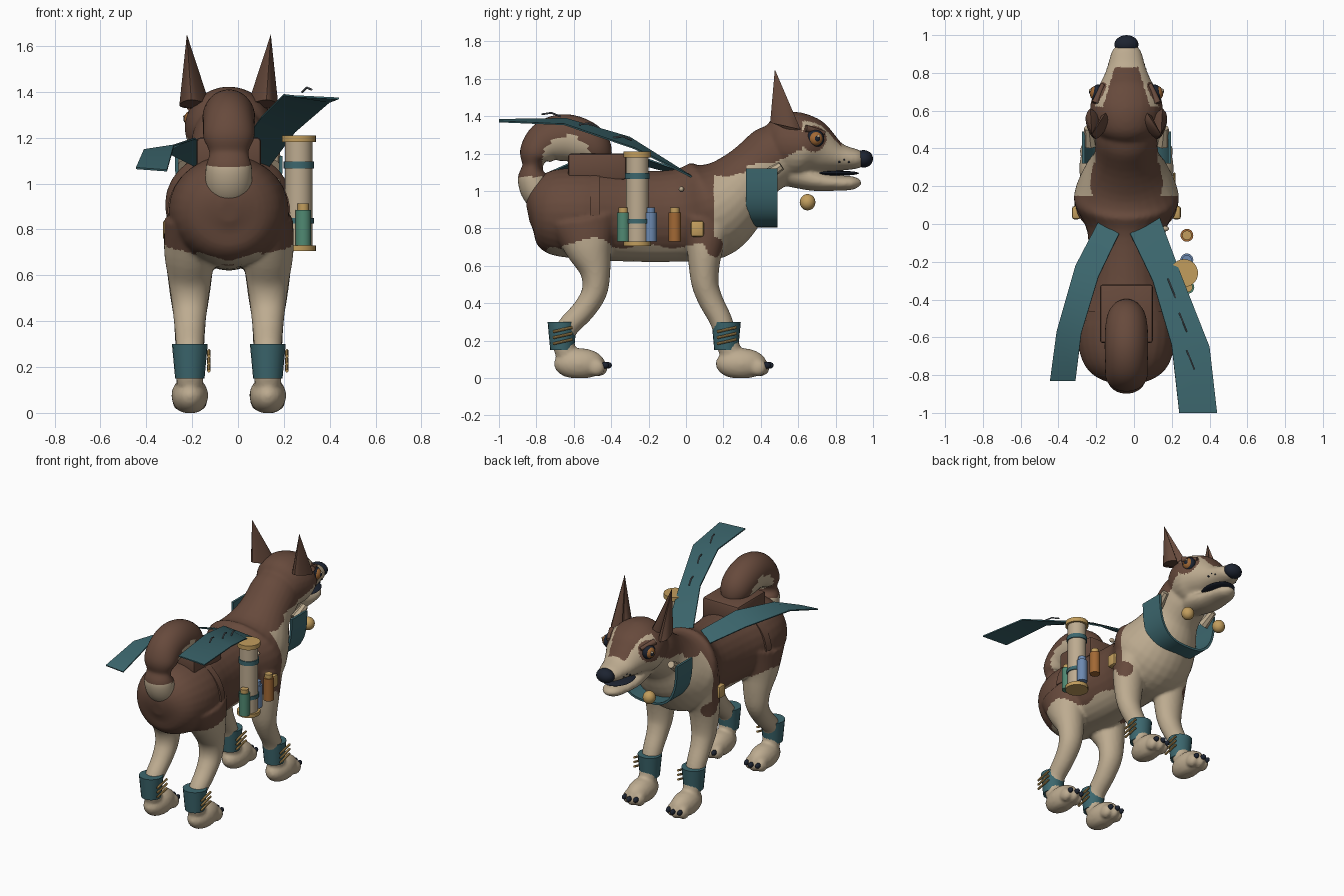
import bpy, bmesh, math
from mathutils import Vector, Matrix

if "Cube" in bpy.data.objects:
    bpy.data.objects.remove(bpy.data.objects["Cube"])

CX = -0.04  # body centre line


def mat(name, r, g, b):
    m = bpy.data.materials.new(name)
    m.diffuse_color = (r, g, b, 1)
    m.use_nodes = True
    m.node_tree.nodes["Principled BSDF"].inputs["Base Color"].default_value = m.diffuse_color
    return m


CREAM = mat("cream_fur", .51, .41, .28)
BROWN = mat("brown_fur", .135, .068, .045)
TEAL = mat("teal_cloth", .045, .135, .155)
GOLD = mat("brass", .54, .34, .11)
NAVY = mat("dark_navy", .012, .017, .03)
GREEN = mat("green_glass", .08, .25, .17)
BLUE = mat("blue_glass", .15, .25, .43)
ORANGE = mat("amber", .36, .14, .035)
GREY = mat("grey_thread", .14, .16, .18)


def finish(name, bm, mats, angle=40):
    bmesh.ops.recalc_face_normals(bm, faces=bm.faces)
    me = bpy.data.meshes.new(name)
    bm.to_mesh(me)
    bm.free()
    for m in mats:
        me.materials.append(m)
    me.shade_smooth()
    me.set_sharp_from_angle(angle=math.radians(angle))
    ob = bpy.data.objects.new(name, me)
    bpy.context.collection.objects.link(ob)
    return ob


def spline(rows, n=4):
    out = []
    for i in range(len(rows) - 1):
        a, b, c, d = (rows[max(0, min(len(rows) - 1, i + k))] for k in (-1, 0, 1, 2))
        for j in range(n):
            t = j / n
            out.append([.5 * (2 * q + (r - p) * t + (2 * p - 5 * q + 4 * r - s) * t * t
                              + (3 * q - p - 3 * r + s) * t ** 3)
                        for p, q, r, s in zip(a, b, c, d)])
    return out + [list(rows[-1])]


def loft(bm, x, rows, n=4, sides=28):
    """Elliptical rings along a path in the side plane; rows are y, z, half width, half height."""
    rows = spline(rows, n)
    rings = []
    for i, (y, z, rx, rv) in enumerate(rows):
        a, b = rows[max(i - 1, 0)], rows[min(i + 1, len(rows) - 1)]
        t = Vector((0, b[0] - a[0], b[1] - a[1])).normalized()
        up = Vector((0, -t.z, t.y))
        rings.append([bm.verts.new(Vector((x + rx * math.cos(w), y, z)) + up * rv * math.sin(w))
                      for w in (2 * math.pi * k / sides for k in range(sides))])
    for p, q in zip(rings, rings[1:]):
        for k in range(sides):
            bm.faces.new((p[k], p[(k + 1) % sides], q[(k + 1) % sides], q[k]))
    bm.faces.new(rings[0])
    bm.faces.new(rings[-1])


def ball(bm, c, r, seg=20):
    bmesh.ops.create_uvsphere(bm, u_segments=seg, v_segments=seg // 2, radius=1,
                              matrix=Matrix.Translation(c) @ Matrix.Diagonal((*r, 1)))


def ellipsoid(name, c, r, m):
    bm = bmesh.new()
    ball(bm, c, r)
    return finish(name, bm, [m])


def rod(name, a, b, r, m, r2=None, seg=20):
    a, b = Vector(a), Vector(b)
    bm = bmesh.new()
    M = Matrix.Translation((a + b) / 2) @ (b - a).to_track_quat('Z', 'Y').to_matrix().to_4x4()
    bmesh.ops.create_cone(bm, cap_ends=True, segments=seg, radius1=r, radius2=r if r2 is None else r2,
                          depth=(b - a).length, matrix=M)
    return finish(name, bm, [m])


def box(name, lo, hi, m, bevel=.012):
    lo, hi = Vector(lo), Vector(hi)
    bm = bmesh.new()
    bmesh.ops.create_cube(bm, size=1, matrix=Matrix.Translation((lo + hi) / 2) @ Matrix.Diagonal((*(hi - lo), 1)))
    bmesh.ops.bevel(bm, geom=bm.edges[:], offset=bevel, segments=2, affect='EDGES', profile=.5)
    return finish(name, bm, [m])


def strip(name, pairs, m, thick=.012):
    """Cloth band between two rails of points."""
    bm = bmesh.new()
    rails = [[bm.verts.new(p) for p in pr] for pr in pairs]
    for p, q in zip(rails, rails[1:]):
        bm.faces.new((p[0], p[1], q[1], q[0]))
    bmesh.ops.recalc_face_normals(bm, faces=bm.faces)
    bmesh.ops.solidify(bm, geom=bm.faces[:], thickness=thick)
    return finish(name, bm, [m], 30)


# body, neck, head, jaw and legs fused into one coat
bm = bmesh.new()
loft(bm, CX, [(-.845, .88, .04, .05), (-.81, .885, .16, .16), (-.72, .885, .235, .225), (-.55, .88, .262, .243),
              (-.3, .865, .215, .243), (-.05, .868, .205, .247), (.12, .9, .278, .268), (.235, .97, .245, .225),
              (.35, 1.09, .175, .165), (.47, 1.19, .162, .168), (.54, 1.25, .14, .14)])
loft(bm, CX, [(.42, 1.25, .07, .08), (.48, 1.25, .155, .155), (.58, 1.245, .19, .178), (.66, 1.235, .185, .16),
              (.74, 1.205, .14, .12), (.82, 1.18, .105, .075), (.92, 1.17, .075, .05), (.955, 1.17, .03, .03)])
loft(bm, CX, [(.56, 1.11, .1, .09), (.68, 1.06, .1, .06), (.8, 1.043, .085, .042), (.89, 1.043, .065, .036),
              (.935, 1.048, .025, .015)])
LEGS = {"front": (.295, [(.12, .85, .1, .14), (.1, .68, .105, .095), (.1, .52, .088, .074), (.13, .42, .072, .066),
                         (.19, .3, .064, .06), (.23, .16, .06, .06), (.26, .07, .05, .05)]),
        "rear": (-.57, [(-.55, .85, .11, .19), (-.52, .7, .112, .13), (-.485, .57, .092, .082), (-.49, .46, .077, .068),
                        (-.55, .36, .066, .062), (-.64, .26, .06, .058), (-.65, .16, .06, .058), (-.61, .07, .05, .05)])}
for s in (-1, 1):
    x = CX + s * .17
    for py, rows in LEGS.values():
        loft(bm, x, rows)
        ball(bm, (x, py, .076), (.081, .138, .084))
        for k in (-1, 0, 1):
            ball(bm, (x + k * .044, py + .105 - .015 * abs(k), .055), (.033, .048, .046))
for v in bm.verts:
    v.co.z = max(v.co.z, 0)
coat = finish("coat", bm, [CREAM, BROWN])
rm = coat.modifiers.new("fuse", 'REMESH')
rm.mode, rm.voxel_size = 'VOXEL', .011
sm = coat.modifiers.new("soften", 'SMOOTH')
sm.iterations, sm.factor = 5, .5
dg = bpy.context.evaluated_depsgraph_get()
fused = bpy.data.meshes.new_from_object(coat.evaluated_get(dg))
coat.modifiers.clear()
coat.data = fused
fused.materials.clear()
for m in (CREAM, BROWN):
    fused.materials.append(m)
fused.shade_smooth()


def is_brown(c):
    x, y, z = abs(c.x - CX), c.y, c.z
    wave = .012 * math.sin(23 * y)
    if (Vector((x, y, z)) - Vector((.24, .15, .7))).length < .055:  # shoulder spot
        return True
    if y < .15:
        return z > (.655 + .32 * max(0, x - .02) if y < -.4 else .705) + wave
    if y < .32:
        return z > (1.09 if x > .155 else 1.02) + wave
    if y < .62:
        return z > 1.12 + .3 * (y - .32) + wave
    eye = math.hypot(y - .68, z - 1.28) < .07 and x > .08
    return eye or (z > 1.2 and x < .125 - .3 * (y - .62) and y < .83)


for p in fused.polygons:
    p.material_index = int(is_brown(p.center))

# curled tail, pale inside and at the root, pinched above the root
bm = bmesh.new()
loft(bm, CX, [(-.7, .92, .085, .07), (-.785, .985, .1, .085), (-.82, 1.07, .1, .08), (-.82, 1.135, .085, .055),
              (-.805, 1.2, .11, .088), (-.74, 1.265, .112, .115), (-.64, 1.285, .115, .125), (-.53, 1.25, .11, .115),
              (-.48, 1.19, .09, .09), (-.47, 1.13, .04, .04)], 6, 36)
for f in bm.faces:
    c = f.calc_center_median()
    f.material_index = int(math.hypot(c.y + .635, c.z - 1.16) > .135 and c.z > 1.075)
finish("tail", bm, [CREAM, BROWN], 60)

# face
ellipsoid("nose", (CX, .95, 1.172), (.064, .05, .047), NAVY)
ellipsoid("mouth", (CX, .8, 1.095), (.096, .125, .014), NAVY)
for s in (-1, 1):
    X = lambda d: CX + s * d
    ellipsoid("eye_rim", (X(.15), .685, 1.28), (.036, .054, .05), NAVY)
    ellipsoid("iris", (X(.164), .693, 1.28), (.031, .038, .038), ORANGE)
    ellipsoid("pupil", (X(.178), .7, 1.28), (.02, .02, .021), NAVY)
    ellipsoid("eye_glint", (X(.19), .707, 1.292), (.009, .008, .008), CREAM)
    rod("brow", (X(.165), .64, 1.335), (X(.125), .74, 1.31), .02, BROWN, .012, 10)
    rod("cheek_tuft", (X(.19), .42, 1.075), (X(.2), .51, 1.135), .036, CREAM, .024, 8)
    for k in range(3):
        ellipsoid("whisker_dot", (X(.098 - .008 * k), .82 + .025 * k, 1.155 + .012 * (k % 2)), (.008, .006, .006), NAVY)
    # pointed ear, broad and folded in front, narrow behind
    bm = bmesh.new()
    tip = bm.verts.new((X(.183), .475, 1.65))
    ring = []
    for k in range(20):
        w = 2 * math.pi * k / 20 + math.pi / 2
        r = (.1 if k == 0 else .55) if k in (0, 1, 19) else 1
        sw = math.sin(w)
        ring.append(bm.verts.new((X(.152 - .012 * sw + .088 * r * (.72 + .28 * sw) * math.cos(w)), .54 + .09 * r * sw,
                                  1.345 - .02 * sw)))
    for k in range(20):
        bm.faces.new((ring[k], ring[(k + 1) % 20], tip))
    bm.faces.new(ring)
    finish("ear", bm, [BROWN], 40)
    ellipsoid("collar_bell", (X(.13), .65, .94), (.042, .042, .044), GOLD)
    box("shoulder_clasp", (X(.266) - .022, .025, .755), (X(.266) + .022, .095, .84), GOLD)

# claws, ankle cuffs and their laces
for s in (-1, 1):
    x = CX + s * .17
    for part, (py, rows) in LEGS.items():
        for k in (-1, 0, 1):
            yy = py + .15 - .015 * abs(k)
            ellipsoid(part + "_claw", (x + k * .044, yy, .068), (.015, .024, .018), NAVY)
        cy = .215 if part == "front" else -.662
        rod(part + "_cuff", (x, cy, .15), (x, cy, .3), .064, TEAL, .078)
        for k in range(3):
            z = .195 + .032 * k
            rod("cuff_lace", (x + .083, cy - .05, z - .012), (x + .083, cy + .055, z + .012), .0075, GOLD, seg=8)

# collar band slung under the throat
arc = [math.pi * k / 24 for k in range(25)]


def sling(a, y):
    c, s = math.cos(a), max(0, math.sin(a))
    return (CX + .235 * math.copysign(abs(c) ** .7, c), y, 1.12 - .315 * s ** .75)


strip("collar", [(sling(a, .32), sling(a, .49)) for a in arc], TEAL, .015)

# trailing scarf ends
strip("scarf_right", [((.13, .05, 1.07), (-.02, -.05, 1.12)), ((.25, -.27, 1.23), (.10, -.3, 1.29)),
                      ((.40, -.65, 1.36), (.2, -.64, 1.39)), ((.44, -1, 1.375), (.24, -1, 1.385))], TEAL, .008)
strip("scarf_left", [((-.19, .01, 1.08), (-.08, -.05, 1.12)), ((-.31, -.22, 1.14), (-.19, -.28, 1.2)),
                     ((-.41, -.57, 1.15), (-.28, -.58, 1.17)), ((-.445, -.83, 1.07), (-.31, -.83, 1.06))], TEAL, .008)
for x, y, z in ((.2, -.34, 1.285), (.26, -.52, 1.355), (.3, -.72, 1.41)):
    rod("scarf_stitch", (x - .02, y + .05, z - .012), (x, y, z + .008), .005, GREY, seg=6)
    rod("scarf_stitch", (x, y, z + .008), (x + .02, y - .05, z), .005, GREY, seg=6)

# back pack and its strap
box("pack", (-.18, -.63, 1.06), (.1, -.32, 1.2), BROWN, .015)
strip("pack_strap", [((CX + .268 * math.cos(a), -.51, .87 + .25 * math.sin(a)),
                      (CX + .262 * math.cos(a), -.46, .87 + .25 * math.sin(a))) for a in arc], BROWN)

# scroll tube on the right flank
tx, ty = .265, -.26
rod("scroll_tube", (tx, ty, .72), (tx, ty, 1.19), .06, CREAM, seg=28)
for a, b, r, m in ((.705, .73, .074, GOLD), (1.18, 1.21, .074, GOLD), (1.065, 1.095, .066, TEAL), (.825, .85, .066, TEAL)):
    rod("tube_cap" if m is GOLD else "tube_band", (tx, ty, a), (tx, ty, b), r, m, seg=28)

# small vials
for name, y, m in (("green_vial", -.335, GREEN), ("blue_vial", -.19, BLUE), ("amber_vial", -.06, ORANGE)):
    x = .285 if m is GREEN else .28
    rod(name, (x, y, .73), (x, y, .885), .034, m)
    rod("vial_stopper", (x, y, .88), (x, y, .912), .025, m if m is BLUE else GOLD)
ellipsoid("flank_button", (.165, -.025, 1.01), (.02, .014, .014), CREAM)
